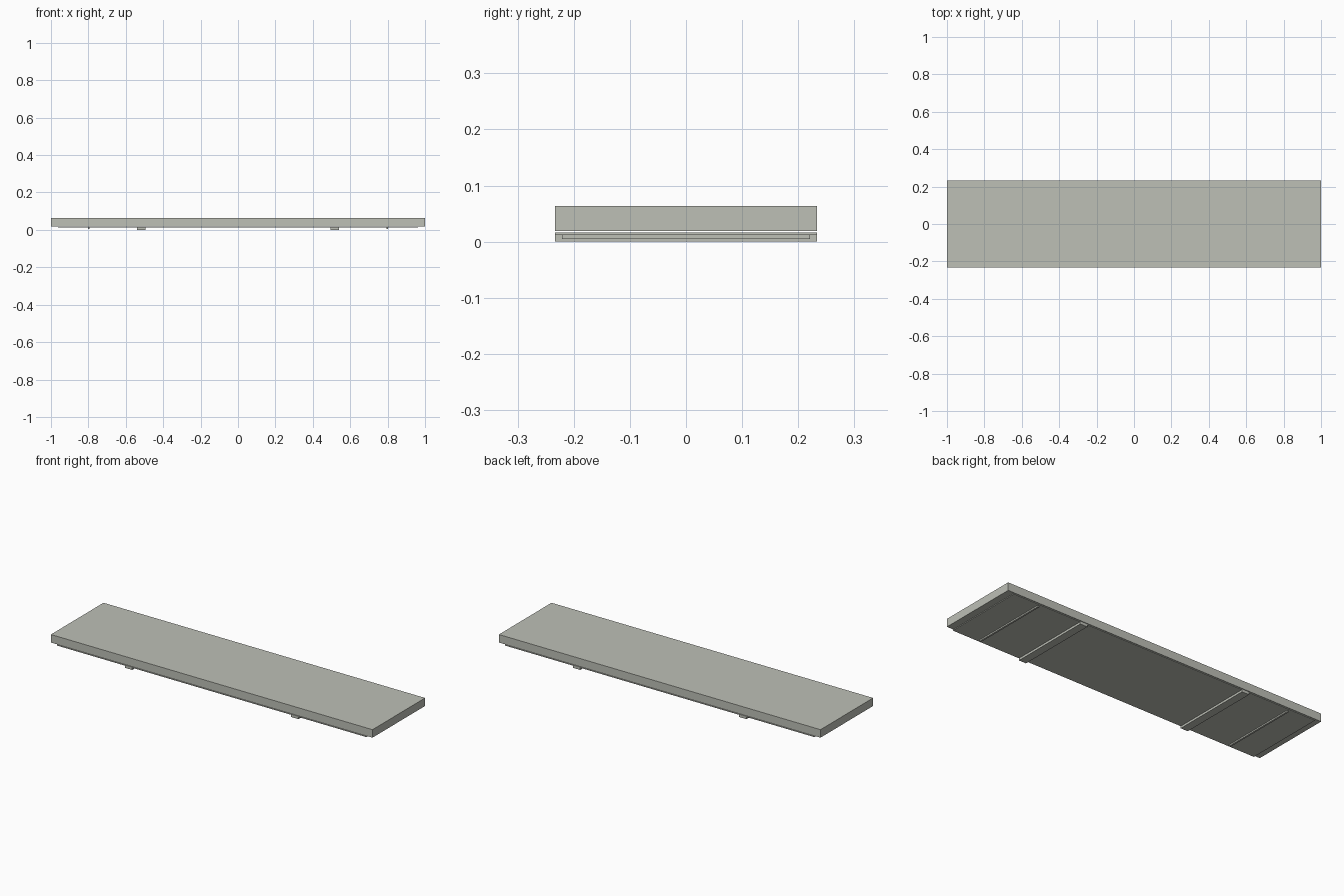
import bpy

if "Cube" in bpy.data.objects:
    bpy.data.objects.remove(bpy.data.objects["Cube"])

grey = bpy.data.materials.new("warm_grey")
grey.diffuse_color = (0.51, 0.525, 0.47, 1.0)
grey.use_nodes = True
grey.node_tree.nodes["Principled BSDF"].inputs["Base Color"].default_value = grey.diffuse_color


def box(name, x, width, depth, z0, z1):
    """Flat-faced box centred on y = 0, spanning z0 to z1."""
    bpy.ops.mesh.primitive_cube_add(size=1, location=(x, 0, (z0 + z1) / 2))
    ob = bpy.context.object
    ob.name = name
    ob.scale = (width, depth, z1 - z0)
    bpy.ops.object.transform_apply(location=False, rotation=False, scale=True)
    ob.data.materials.append(grey)
    return ob


# Thick top slab
box("top_slab", 0, 2.0, 0.467, 0.019, 0.064)

# Thin backing plate just below the slab
box("backing_plate", 0, 1.925, 0.467, 0.012, 0.016)

# Cross rails and narrow strips, mirrored left and right
for side, sx in (("left", -1), ("right", 1)):
    box(side + "_cross_rail", sx * 0.517, 0.045, 0.467, 0.0, 0.012)
    box(side + "_narrow_strip", sx * 0.798, 0.01, 0.442, 0.0045, 0.012)
